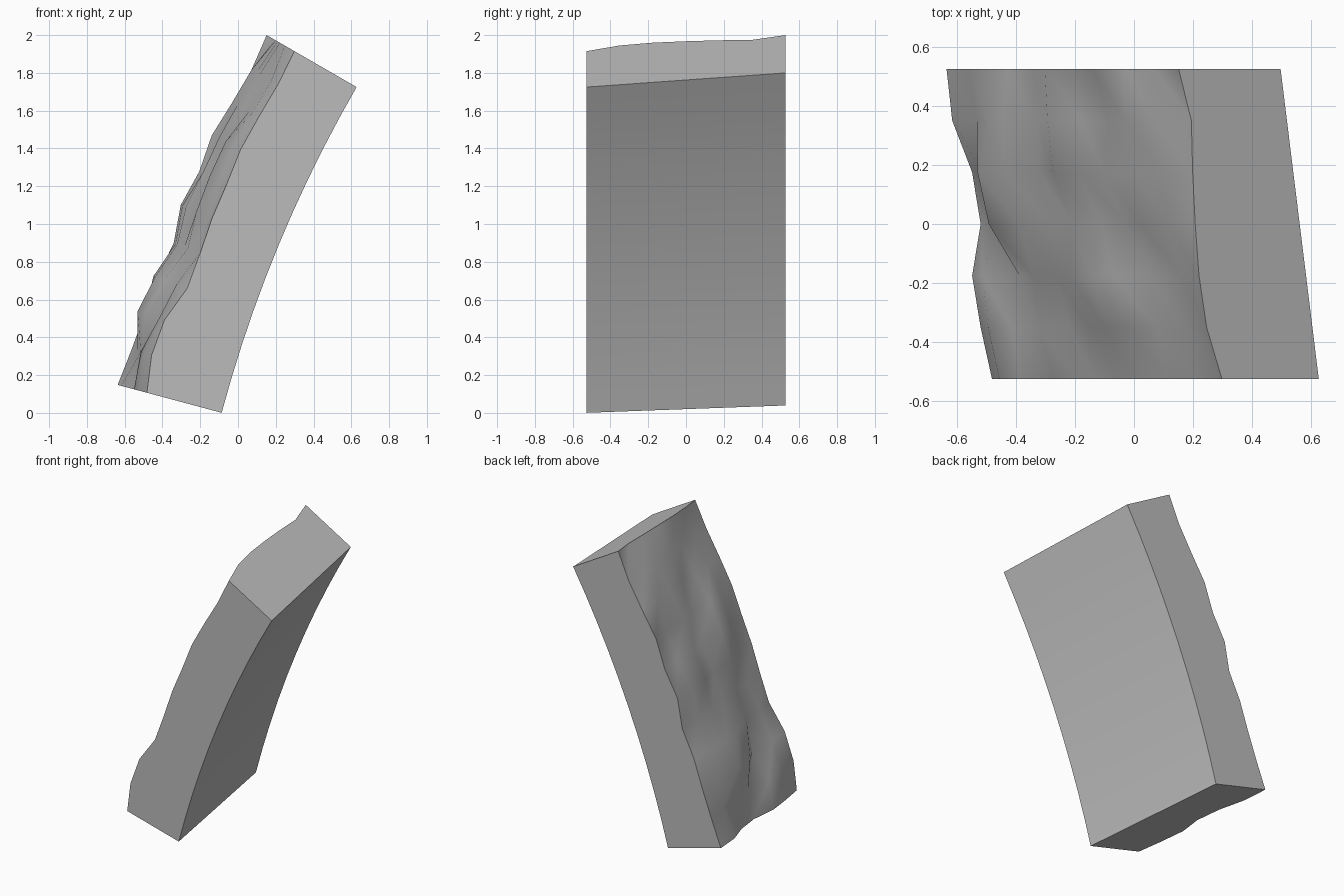
import bpy, bmesh, math

if "Cube" in bpy.data.objects:
    bpy.data.objects.remove(bpy.data.objects["Cube"])

# Curved wall segment: 15 degrees of a large arch, smooth inside, rough rock outside
CX, CZ = 6.82, -1.85            # arch axis, parallel to y
HALF = 0.527                    # half width
ROWS, COLS = 11, 7
# rough surface: height above radius 7.50, in hundredths (bottom row first, front to back)
ROUGH = [
    (6, 10, 13, 10, 13, 20, 22),
    (9, 13, 15, 11, 15, 17, 20),
    (8, 11, 8, 19, 23, 19, 19),
    (2, 8, 10, 15, 20, 21, 19),
    (2, 4, 9, 11, 15, 16, 17),
    (3, 5, 12, 11, 18, 20, 21),
    (3, 7, 13, 9, 17, 16, 19),
    (4, 8, 13, 9, 17, 15, 21),
    (3, 7, 9, 13, 16, 19, 19),
    (2, 6, 8, 13, 15, 18, 18),
    (3, 9, 12, 13.5, 14.5, 15, 20),
]

bm = bmesh.new()


def point(i, j, radius):
    a = math.radians(15 + 1.5 * i)
    y = -HALF + 2 * HALF * j / (COLS - 1)
    return bm.verts.new((CX - radius * math.cos(a), y, CZ + radius * math.sin(a)))


outer = [[point(i, j, 7.5 + ROUGH[i][j] / 100) for j in range(COLS)] for i in range(ROWS)]
inner = [[point(i, j, 7.15 + 0.15 * j / (COLS - 1)) for j in range(COLS)] for i in range(ROWS)]

# rough outside and smooth inside
for grid in (outer, inner):
    for i in range(ROWS - 1):
        for j in range(COLS - 1):
            a, b = grid[i][j], grid[i][j + 1]
            c, d = grid[i + 1][j + 1], grid[i + 1][j]
            for tri in ((a, b, d), (b, c, d)):
                bm.faces.new(tri).smooth = True

# flat cut ends and sides
for i in (0, ROWS - 1):
    bm.faces.new(outer[i] + inner[i][::-1])
for j in (0, COLS - 1):
    bm.faces.new([r[j] for r in outer] + [r[j] for r in reversed(inner)])

bmesh.ops.recalc_face_normals(bm, faces=bm.faces[:])
for e in bm.edges:
    e.smooth = all(f.smooth for f in e.link_faces)

mesh = bpy.data.meshes.new("rock_wall_segment")
bm.to_mesh(mesh)
bm.free()
wall = bpy.data.objects.new("rock_wall_segment", mesh)
bpy.context.collection.objects.link(wall)

# single grey
grey = bpy.data.materials.new("stone grey")
grey.diffuse_color = (0.5, 0.5, 0.5, 1)
grey.use_nodes = True
grey.node_tree.nodes["Principled BSDF"].inputs["Base Color"].default_value = grey.diffuse_color
mesh.materials.append(grey)
